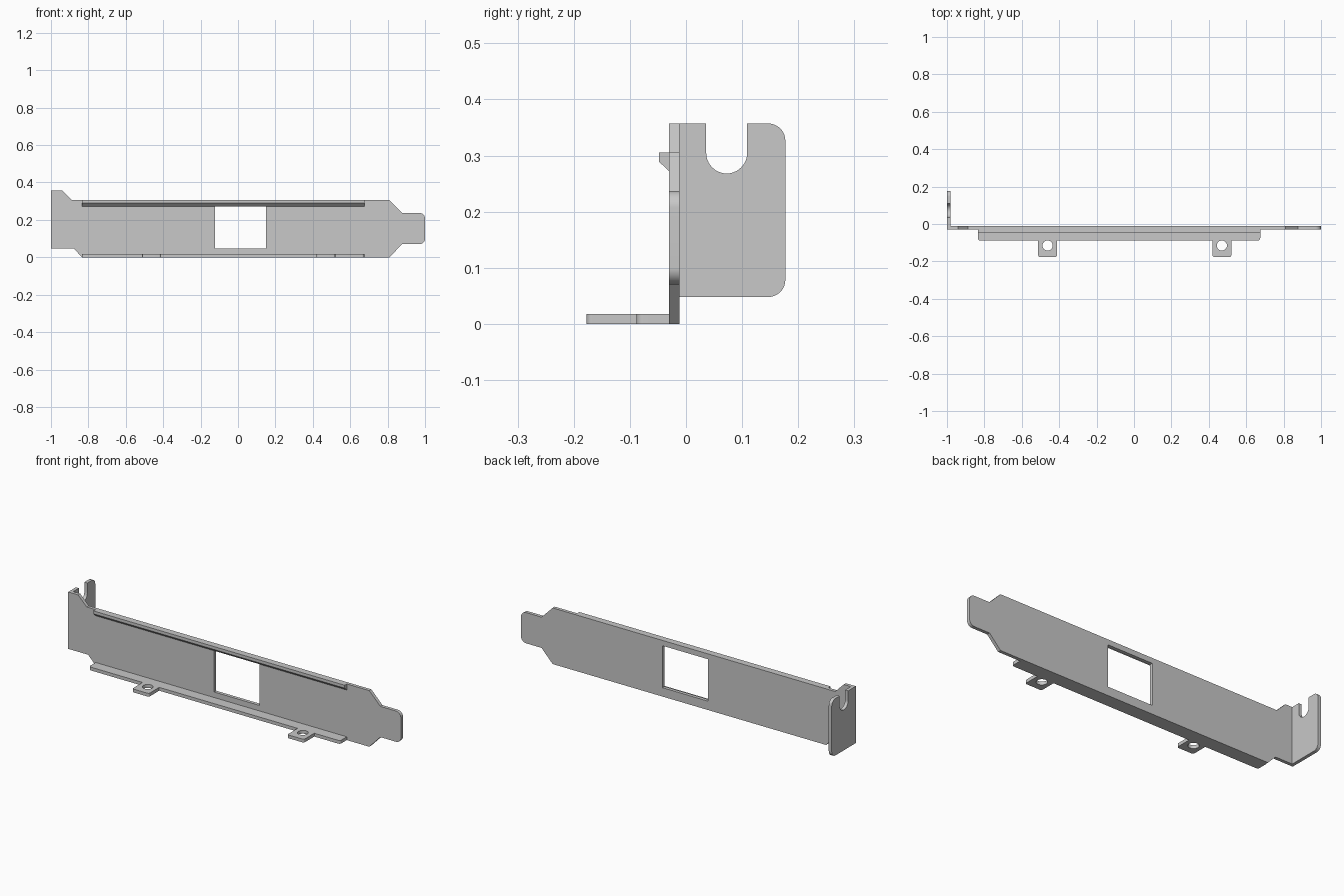
import bpy, bmesh, math
from mathutils import Vector

cube = bpy.data.objects.get("Cube")
if cube:
    bpy.data.objects.remove(cube, do_unlink=True)

# Bare sheet metal
metal = bpy.data.materials.new("grey metal")
metal.use_nodes = True
GREY = (0.58, 0.58, 0.58, 1)
metal.diffuse_color = GREY
metal.node_tree.nodes["Principled BSDF"].inputs["Base Color"].default_value = GREY


def rounded(points, steps=8):
    """Outline from (u, v) or (u, v, radius) corners."""
    out = []
    for i, p in enumerate(points):
        c = Vector(p[:2])
        if len(p) < 3:
            out.append(c)
            continue
        r = p[2]
        a = (Vector(points[i - 1][:2]) - c).normalized()
        b = (Vector(points[(i + 1) % len(points)][:2]) - c).normalized()
        half = a.angle(b) / 2
        centre = c + (a + b).normalized() * (r / math.sin(half))
        start = c + a * (r / math.tan(half)) - centre
        end = c + b * (r / math.tan(half)) - centre
        for k in range(steps + 1):
            t = k / steps
            out.append(centre + start.lerp(end, t).normalized() * r)
    return out


def circle(u, v, r, n=32):
    return [Vector((u + r * math.cos(k * math.tau / n), v + r * math.sin(k * math.tau / n)))
            for k in range(n)]


def sheet(name, loops, axis, low, high):
    """Flat outline with holes, extruded along one axis from low to high."""
    def place(p):
        co = list(p)
        co.insert(axis, low)
        return co
    bm = bmesh.new()
    for loop in loops:
        verts = [bm.verts.new(place(p)) for p in loop]
        for a, b in zip(verts, verts[1:] + verts[:1]):
            bm.edges.new((a, b))
    bmesh.ops.remove_doubles(bm, verts=bm.verts[:], dist=1e-5)
    bmesh.ops.triangle_fill(bm, use_beauty=True, edges=bm.edges[:])
    grown = bmesh.ops.extrude_face_region(bm, geom=bm.faces[:], use_keep_orig=True)
    move = Vector((0, 0, 0))
    move[axis] = high - low
    bmesh.ops.translate(bm, vec=move, verts=[g for g in grown["geom"]
                                            if isinstance(g, bmesh.types.BMVert)])
    bmesh.ops.recalc_face_normals(bm, faces=bm.faces[:])
    mesh = bpy.data.meshes.new(name)
    bm.to_mesh(mesh)
    bm.free()
    mesh.materials.append(metal)
    obj = bpy.data.objects.new(name, mesh)
    bpy.context.collection.objects.link(obj)
    bpy.ops.object.select_all(action="DESELECT")
    obj.select_set(True)
    bpy.context.view_layer.objects.active = obj
    bpy.ops.object.shade_smooth_by_angle(angle=math.radians(30))


BACK, FRONT = -0.012, -0.03
LEFT_END, RIGHT_END = -0.835, 0.675

# Long face plate with its port window
plate = rounded([(-1, 0.048), (-0.88, 0.048), (-0.833, 0), (0.81, 0), (0.877, 0.07),
                 (1, 0.07, 0.03), (1, 0.237, 0.03), (0.877, 0.237), (0.81, 0.305),
                 (-0.888, 0.305), (-0.94, 0.357), (-1, 0.357)])
window = rounded([(-0.123, 0.048), (0.15, 0.048), (0.15, 0.276), (-0.123, 0.276)])
sheet("face_plate", [plate, window], 1, FRONT, BACK)

# Folded mounting tab with an open screw slot
tab = rounded([(BACK, 0.048), (0.177, 0.048, 0.03), (0.177, 0.357, 0.03), (0.109, 0.357),
               (0.109, 0.268, 0.0365), (0.036, 0.268, 0.0365), (0.036, 0.357), (BACK, 0.357)])
sheet("mounting_tab", [tab], 0, -1, -0.982)

# Wedge-shaped lip along the top
lip = rounded([(FRONT, 0.305), (-0.048, 0.305), (-0.048, 0.289), (FRONT, 0.272)])
sheet("top_lip", [lip], 0, LEFT_END, RIGHT_END)

# Bottom flange with two drilled ears
EARS = (-0.462, 0.47)
corners = [(LEFT_END, FRONT), (LEFT_END, -0.088, 0.012)]
for x in EARS:
    corners += [(x - 0.05, -0.088), (x - 0.05, -0.177, 0.01),
                (x + 0.05, -0.177, 0.01), (x + 0.05, -0.088)]
corners += [(RIGHT_END, -0.088, 0.012), (RIGHT_END, FRONT)]
holes = [circle(x, -0.115, 0.027) for x in EARS]
sheet("bottom_flange", [rounded(corners)] + holes, 2, 0, 0.018)
